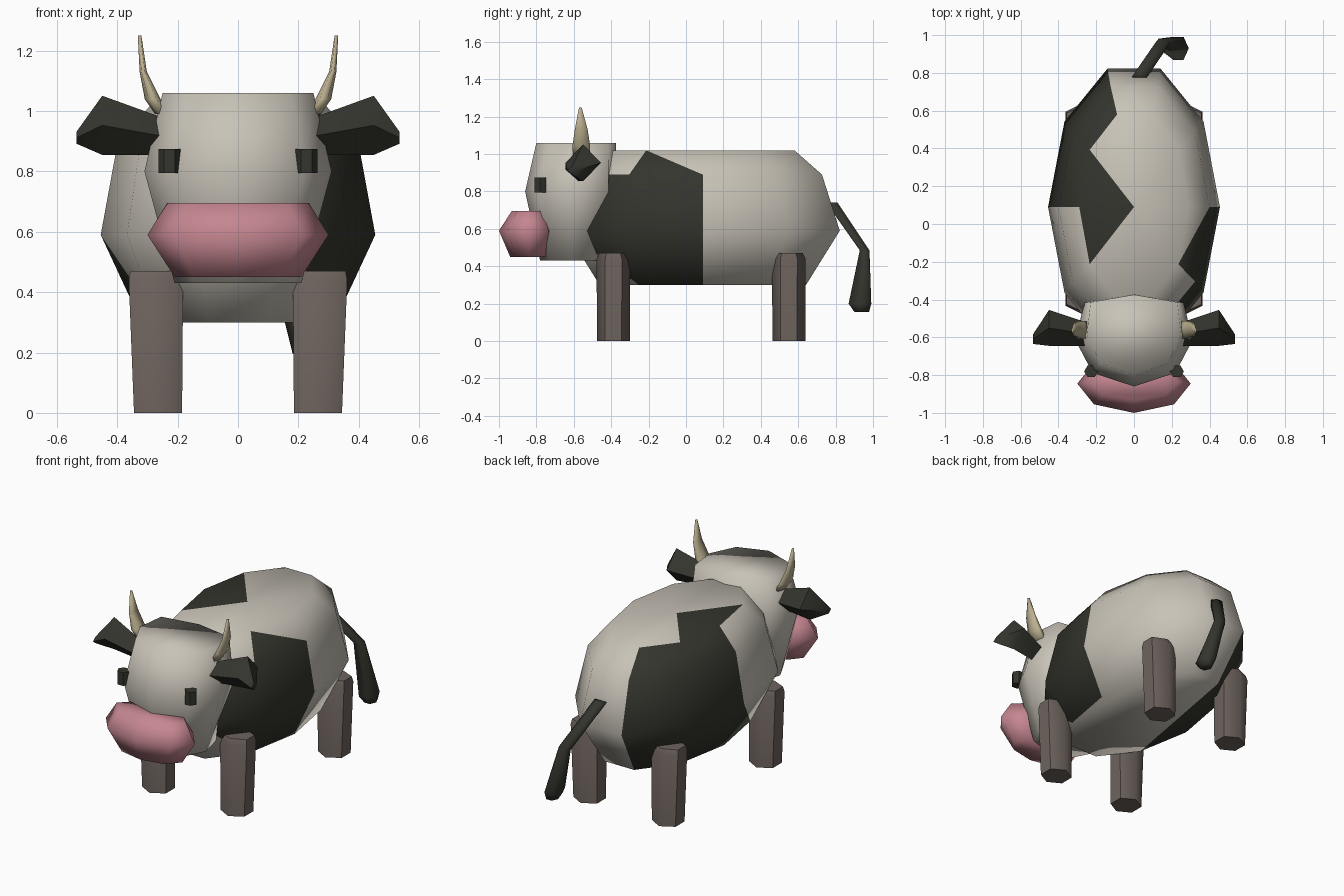
import bpy, bmesh
from math import cos, sin, pi, radians

cube = bpy.data.objects.get("Cube")
if cube:
    bpy.data.objects.remove(cube)


def material(name, r, g, b):
    m = bpy.data.materials.new(name)
    m.use_nodes = True
    m.diffuse_color = (r, g, b, 1)
    m.node_tree.nodes["Principled BSDF"].inputs["Base Color"].default_value = (r, g, b, 1)
    return m


HIDE = material("pale hide", 0.58, 0.545, 0.475)
PATCH = material("dark hide", 0.035, 0.035, 0.027)
PINK = material("muzzle pink", 0.56, 0.24, 0.28)
LEG = material("leg brown", 0.155, 0.125, 0.11)
HORN = material("horn tan", 0.5, 0.43, 0.28)


def ellipse(x, y, z, rx, ry, n, turn=0.0):
    """Horizontal ring of n points."""
    return [(x + rx * cos(2 * pi * k / n + turn), y + ry * sin(2 * pi * k / n + turn), z)
            for k in range(n)]


def finish(name, bm, mats, sharp=None):
    bmesh.ops.recalc_face_normals(bm, faces=bm.faces)
    for f in bm.faces:
        f.smooth = True
    mesh = bpy.data.meshes.new(name)
    bm.to_mesh(mesh)
    bm.free()
    for m in mats:
        mesh.materials.append(m)
    if sharp:
        mesh.set_sharp_from_angle(angle=radians(sharp))
    ob = bpy.data.objects.new(name, mesh)
    bpy.context.collection.objects.link(ob)
    return ob


def loft(name, rings, mat, side=1, sharp=None):
    """Skin a stack of rings, cap both ends; side=-1 mirrors in x."""
    bm = bmesh.new()
    vs = [[bm.verts.new((side * x, y, z)) for x, y, z in ring] for ring in rings]
    n = len(vs[0])
    for a, b in zip(vs, vs[1:]):
        for k in range(n):
            j = (k + 1) % n
            bm.faces.new((a[k], a[j], b[j], b[k]))
    bm.faces.new(vs[0])
    bm.faces.new(vs[-1])
    return finish(name, bm, [mat], sharp)


# Body: ten-sided barrel whose faces carry the two dark patches
def build_body():
    bm = bmesh.new()
    sizes = [(0.30, 0.32, 0.58), (0.59, 0.455, 0.77), (0.89, 0.40, 0.67), (1.02, 0.29, 0.515)]
    r = [[bm.verts.new(p) for p in ellipse(0, 0.09, z, rx, ry, 10)] for z, rx, ry in sizes]
    centre = bm.verts.new((0, 0.09, 1.02))

    def face(dark, *verts):
        bm.faces.new(verts).material_index = int(dark)

    for band in range(3):
        lo, hi = r[band], r[band + 1]
        for k in range(10):
            j = (k + 1) % 10
            if (band, k) in ((2, 9), (0, 5)):      # patch corner on the lower triangle
                apex = k if band == 2 else j
                if band == 2:
                    face(True, lo[k], lo[j], hi[apex])
                    face(False, lo[j], hi[j], hi[k])
                else:
                    face(True, lo[k], lo[j], hi[k])
                    face(False, lo[j], hi[j], hi[k])
            elif (band, k) == (0, 8):              # slanted front end of the patch
                face(True, lo[j], hi[j], hi[k])
                face(False, lo[k], lo[j], hi[k])
            else:
                face(k in (3, 4) or (band < 2 and k in (8, 9)), lo[k], lo[j], hi[j], hi[k])
    for k in range(10):
        face(k in (4, 5), r[3][k], r[3][(k + 1) % 10], centre)
    face(True, *r[0][3:7])
    face(False, *(r[0][6:] + r[0][:4]))
    finish("body", bm, [HIDE, PATCH])


build_body()


# Head: eight-sided, with fuller back corners
def head_ring(z, y, rx, ry, corner):
    ring = ellipse(0, y, z, rx, ry, 8)
    for k in (1, 3):
        px, py, pz = ring[k]
        ring[k] = (px * corner, y + (py - y) * 1.15, pz)
    return ring


loft("head", [head_ring(0.43, -0.61, 0.21, 0.17, 1.2),
              head_ring(0.80, -0.615, 0.31, 0.245, 1.2),
              head_ring(1.06, -0.587, 0.25, 0.213, 1.3)], HIDE)

# Muzzle
loft("muzzle", [ellipse(0, -0.835, 0.45, 0.21, 0.105, 8),
                ellipse(0, -0.845, 0.59, 0.30, 0.155, 8),
                ellipse(0, -0.835, 0.695, 0.235, 0.097, 8)], PINK)


# Ear: four-sided sections strung along x
def ear_ring(x, y, z, ry, rz):
    return [(x, y + ry * cos(a * pi / 2), z + rz * sin(a * pi / 2)) for a in range(4)]


for side, word in ((1, "left"), (-1, "right")):
    loft(word + "_ear", [ear_ring(0.24, -0.585, 0.915, 0.06, 0.06),
                         ear_ring(0.45, -0.55, 0.953, 0.095, 0.098),
                         ear_ring(0.535, -0.61, 0.912, 0.025, 0.02)], PATCH, side, 60)

    loft(word + "_horn", [ellipse(0.25, -0.56, 0.99, 0.025, 0.05, 6),
                          ellipse(0.283, -0.56, 1.04, 0.026, 0.055, 6),
                          ellipse(0.314, -0.56, 1.13, 0.012, 0.04, 6),
                          ellipse(0.326, -0.565, 1.25, 0.006, 0.008, 6)], HORN, side)

    loft(word + "_eye", [ellipse(0.227, -0.78, z, 0.037, 0.036, 6) for z in (0.795, 0.875)],
         PATCH, side, 50)

    for y, end in ((-0.388, "front"), (0.55, "back")):
        loft(word + "_" + end + "_leg", [ellipse(0.265, y, 0, 0.092, 0.088, 6, pi / 2),
                                         ellipse(0.272, y, 0.44, 0.104, 0.09, 6, pi / 2),
                                         ellipse(0.272, y, 0.47, 0.098, 0.075, 6, pi / 2)],
             LEG, side, 62)

# Tail hanging to one side with a thicker tuft
loft("tail", [ellipse(0.03, 0.78, 0.74, 0.04, 0.035, 6),
              ellipse(0.15, 0.955, 0.485, 0.04, 0.03, 6),
              ellipse(0.235, 0.93, 0.20, 0.055, 0.07, 6),
              ellipse(0.24, 0.94, 0.155, 0.035, 0.045, 6)], PATCH)
